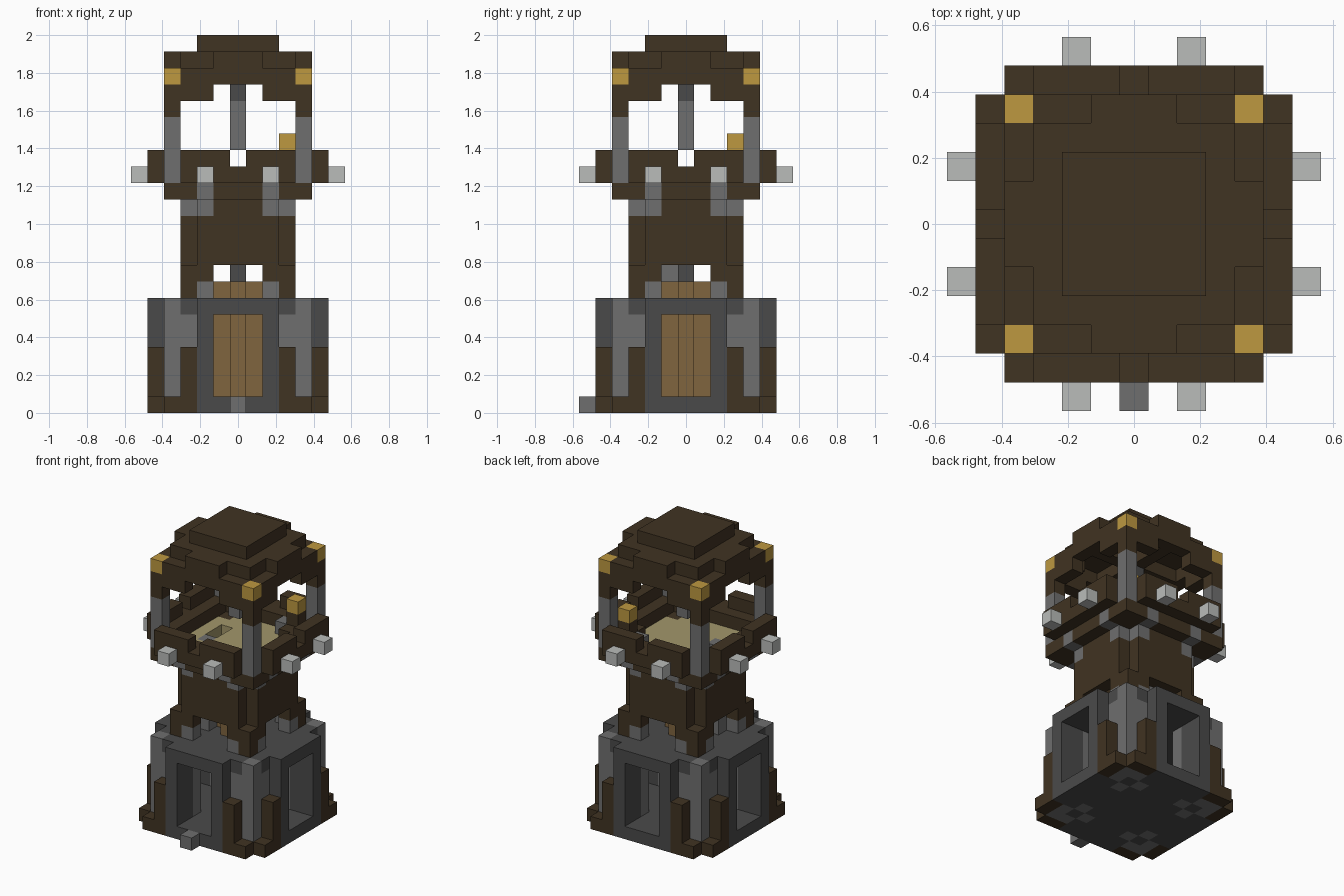
import bpy, bmesh
from mathutils import Vector

cube = bpy.data.objects.get("Cube")
if cube:
    bpy.data.objects.remove(cube, do_unlink=True)

U = 2 / 23          # edge of one block
cells = {}          # block position -> (part, colour)


def linear(c):
    c /= 255
    return c / 12.92 if c <= 0.04045 else ((c + 0.055) / 1.055) ** 2.4


def material(name, rgb):
    m = bpy.data.materials.new(name)
    m.use_nodes = True
    col = [linear(c) for c in rgb] + [1]
    m.diffuse_color = col
    bsdf = m.node_tree.nodes["Principled BSDF"]
    bsdf.inputs["Base Color"].default_value = col
    bsdf.inputs["Roughness"].default_value = 0.9
    return m


MATS = {
    "dark wood": material("dark wood", (64, 51, 34)),
    "light stone": material("light stone", (111, 111, 111)),
    "dark stone": material("dark stone", (74, 74, 74)),
    "plank wood": material("plank wood", (128, 101, 63)),
    "pale floor": material("pale floor", (162, 150, 106)),
    "lamp yellow": material("lamp yellow", (189, 152, 64)),
    "pale metal": material("pale metal", (186, 188, 186)),
}


def span(r):
    return range(r[0], r[1] + 1) if isinstance(r, tuple) else (r,)


def fill(part, colour, xs, ys, zs, sym=True):
    """Fill a box of blocks; sym repeats it on all four sides, mirrored."""
    for x in span(xs):
        for y in span(ys):
            for z in span(zs):
                spots = {(x, y)}
                if sym:
                    spots = {(s * a, t * b) for a, b in ((x, y), (y, x))
                             for s in (1, -1) for t in (1, -1)}
                for a, b in spots:
                    cells[a, b, z] = (part, colour)


def carve(xs, ys, zs, sym=True):
    """Remove a box of blocks."""
    fill(None, None, xs, ys, zs, sym)
    for key in [k for k, v in cells.items() if v[0] is None]:
        del cells[key]


DW, LS, DS = "dark wood", "light stone", "dark stone"

# Base: floor, slab, stone corners and four doorways
fill("base_floor", DS, (0, 4), (0, 4), 0)
fill("base_slab", DS, (0, 4), (0, 4), 6)
fill("base_corner", LS, 4, (3, 4), (0, 6))
fill("base_slab", DS, 3, 4, 6)
fill("inner_column", LS, 2, 3, (0, 7))
fill("inner_column", DS, 2, 3, 6)
fill("door_frame", DS, (0, 2), 5, (0, 6))
fill("door_frame", DS, 2, 4, (1, 6))
carve((0, 1), 5, (1, 5))
fill("base_trim", DW, (3, 4), 5, 0)
fill("base_post", DW, 3, 5, (1, 3))
fill("door_step", LS, 0, -6, 0, False)

# Wooden core and hanging chain inside the tower
fill("core", "plank wood", 0, (0, 1), (1, 7))
fill("lower_chain", DS, 0, 0, (8, 12))

# Tower shaft with arched feet
fill("tower_foot", DW, 3, 3, (7, 8))
fill("tower_wall", DW, 2, 3, 8)
fill("tower_wall", DW, (0, 2), 3, (9, 12))
fill("tower_bracket", LS, 2, 3, 12)

# Lookout deck and parapet
fill("deck_rim", DW, (0, 4), 4, 13)
fill("deck_rim", DW, 3, 3, 13)
fill("deck_bracket", LS, 2, 4, 13)
fill("deck_floor", "pale floor", (0, 2), (0, 3), 13)
fill("parapet", DW, (0, 3), 4, 14)
fill("parapet", DW, (0, 3), 5, 14)
fill("parapet", DW, (1, 3), 5, 15)
fill("parapet_stud", "pale metal", 2, 6, 14)

# Ladder through a hatch in the deck
carve(-2, (0, 1), 13, False)
fill("ladder", LS, -2, -1, (7, 13), False)

# Crates carrying a lamp in one corner
fill("crate", DW, 3, 3, (14, 15), False)
fill("crate", DW, 3, 2, 14, False)
fill("crate", LS, 2, 3, 14, False)
fill("corner_lamp", "lamp yellow", 3, 3, 16, False)

# Roof posts, eaves, lamps, hanging bell and stepped roof
fill("roof_post", LS, 4, 4, (14, 17))
fill("roof_post", DW, 4, 4, (18, 19))
fill("roof_eave", DW, (2, 3), 4, 19)
fill("roof_eave", DW, (0, 3), 4, 20)
fill("roof_eave", DW, 3, 3, 20)
fill("roof_beam", DW, 0, (0, 3), 20)
fill("roof_lamp", "lamp yellow", 4, 4, 20)
fill("roof", DW, (0, 3), (0, 3), 21)
fill("roof", DW, (0, 1), 4, 21)
fill("roof_cap", DW, (0, 2), (0, 2), 22)
fill("bell", LS, 0, 0, (16, 18))
fill("bell", DS, 0, 0, 19)


def build(part):
    """Turn the exposed sides of one part's blocks into a mesh."""
    bm = bmesh.new()
    colours = []
    for pos, (name, colour) in cells.items():
        if name != part:
            continue
        if colour not in colours:
            colours.append(colour)
        centre = Vector((pos[0], pos[1], pos[2] + 0.5))
        for axis in range(3):
            for sign in (1, -1):
                n = Vector((0, 0, 0))
                n[axis] = sign
                near = tuple(int(p + d) for p, d in zip(pos, n))
                if near in cells:
                    continue
                u = Vector((0, 0, 0))
                u[(axis + 1) % 3] = 0.5
                v = n.cross(u)
                c = centre + n * 0.5
                face = bm.faces.new([bm.verts.new((c + o) * U) for o in
                                     (u + v, v - u, -u - v, u - v)])
                face.material_index = colours.index(colour)
    bmesh.ops.remove_doubles(bm, verts=bm.verts, dist=U / 50)
    mesh = bpy.data.meshes.new(part)
    bm.to_mesh(mesh)
    bm.free()
    for colour in colours:
        mesh.materials.append(MATS[colour])
    bpy.context.collection.objects.link(bpy.data.objects.new(part, mesh))


for part in sorted({p for p, _ in cells.values()}):
    build(part)
